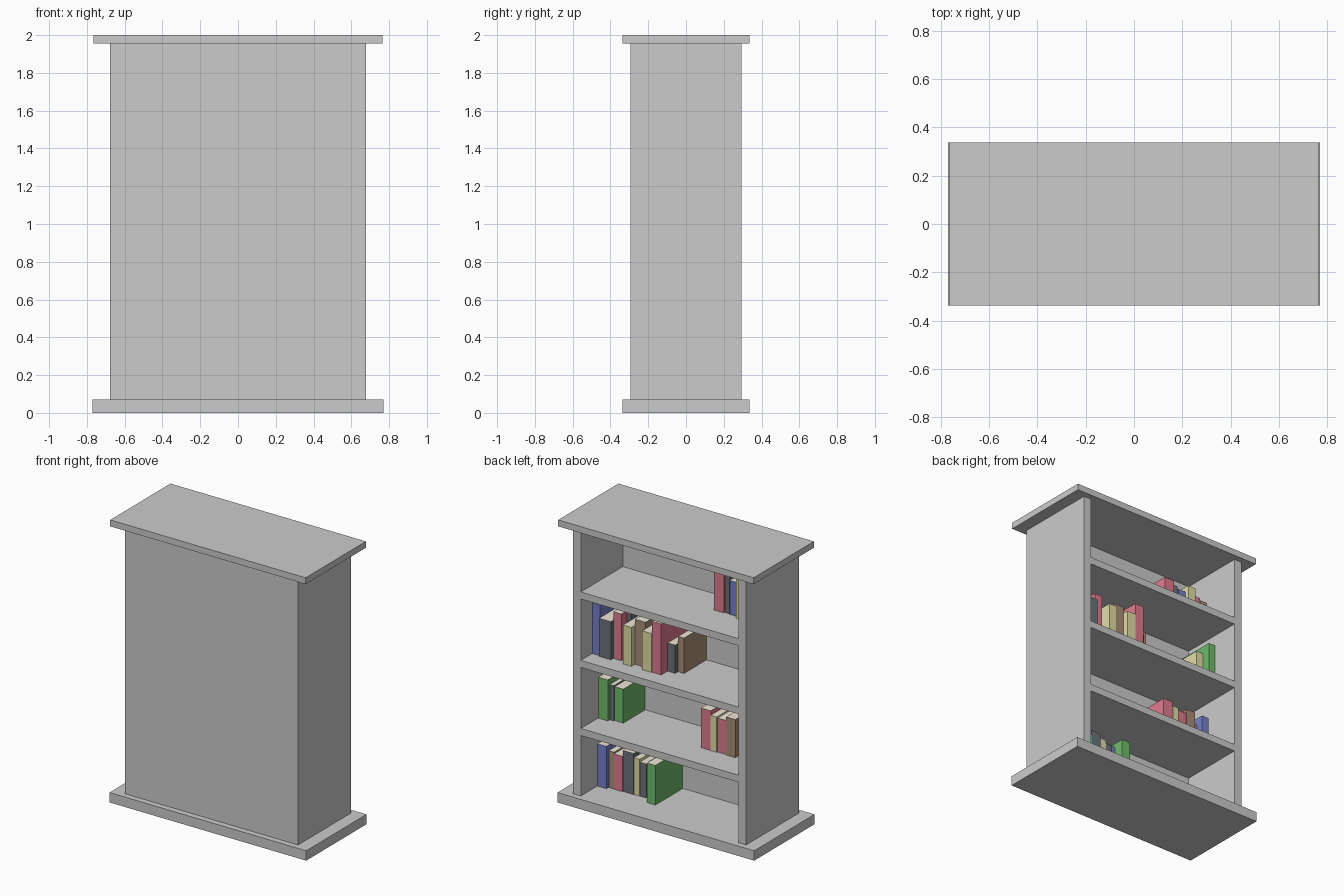
import bpy, bmesh

if "Cube" in bpy.data.objects:
    bpy.data.objects.remove(bpy.data.objects["Cube"])


def mesh_object(name, bm):
    bmesh.ops.recalc_face_normals(bm, faces=bm.faces)
    me = bpy.data.meshes.new(name)
    bm.to_mesh(me)
    bm.free()
    ob = bpy.data.objects.new(name, me)
    bpy.context.collection.objects.link(ob)
    return ob


def extrude_profile(name, pts, z0, z1):
    bm = bmesh.new()
    face = bm.faces.new([bm.verts.new((x, y, z0)) for x, y in pts])
    ext = bmesh.ops.extrude_face_region(bm, geom=[face], use_keep_orig=True)
    verts = [g for g in ext["geom"] if isinstance(g, bmesh.types.BMVert)]
    bmesh.ops.translate(bm, verts=verts, vec=(0, 0, z1 - z0))
    return mesh_object(name, bm)


def box(name, x0, x1, y0, y1, z0, z1):
    return extrude_profile(name, [(x0, y0), (x1, y0), (x1, y1), (x0, y1)], z0, z1)


def material(name, rgb):
    m = bpy.data.materials.new(name)
    m.diffuse_color = (*rgb, 1)
    m.use_nodes = True
    m.node_tree.nodes["Principled BSDF"].inputs["Base Color"].default_value = m.diffuse_color
    return m


COVERS = {
    "red": material("red_cover", (0.75, 0.20, 0.28)),
    "blue": material("blue_cover", (0.18, 0.22, 0.60)),
    "green": material("green_cover", (0.16, 0.50, 0.15)),
    "yellow": material("yellow_cover", (0.75, 0.72, 0.38)),
    "black": material("black_cover", (0.15, 0.17, 0.19)),
    "brown": material("brown_cover", (0.40, 0.27, 0.18)),
}
PAGES = material("pages", (0.86, 0.80, 0.68))

W, IN = 0.677, 0.617        # outer and inner half width of the case
D, PANEL = 0.295, -0.175    # half depth, inside face of the closed panel
SHELF_TOPS = [0.07, 0.548, 1.03, 1.514]

# Base and top slabs
box("base", -0.77, 0.77, -0.337, 0.337, 0, 0.07)
box("top", -0.765, 0.765, -0.337, 0.337, 1.955, 2.0)

# Side walls and closed panel as one U-shaped carcass
extrude_profile("carcass", [(-W, -D), (W, -D), (W, D), (IN, D), (IN, PANEL),
                            (-IN, PANEL), (-IN, D), (-W, D)], 0.07, 1.955)

# Shelves
for i, z in enumerate(SHELF_TOPS[1:]):
    box(f"shelf_{i + 1}", -IN, IN, PANEL, D, z - 0.05, z)


# A book: coloured cover, cream page edges on top, bottom and rear
def book(color, x_hi, x_lo, y_front, z, height):
    ob = box(f"{color}_book", x_lo, x_hi, PANEL + 0.002, y_front, z, z + height)
    ob.data.materials.append(COVERS[color])
    ob.data.materials.append(PAGES)
    for p in ob.data.polygons:
        if abs(p.normal.z) > 0.9 or p.normal.y < -0.9:
            p.material_index = 1


# Rows run from +x to -x: starting x, then (colour, width, spine y, height)
ROWS = [
    (0, 0.615, [("blue", 0.070, 0.110, 0.30), ("brown", 0.043, 0.085, 0.26),
                ("red", 0.067, 0.088, 0.25), ("black", 0.083, 0.082, 0.29),
                ("yellow", 0.045, 0.080, 0.26), ("black", 0.052, 0.078, 0.24),
                ("blue", 0.042, 0.060, 0.25), ("green", 0.067, 0.132, 0.28)]),
    (1, 0.615, [("green", 0.075, 0.102, 0.29), ("black", 0.032, 0.080, 0.25),
                ("green", 0.068, 0.072, 0.24)]),
    (1, -0.180, [("red", 0.078, 0.090, 0.28), ("yellow", 0.048, 0.092, 0.25),
                 ("red", 0.072, 0.084, 0.24), ("brown", 0.072, 0.090, 0.27),
                 ("brown", 0.060, 0.040, 0.22), ("blue", 0.055, 0.090, 0.27)]),
    (2, 0.615, [("blue", 0.060, 0.168, 0.36), ("black", 0.092, 0.178, 0.27),
                ("red", 0.063, 0.150, 0.33), ("black", 0.035, 0.090, 0.33),
                ("yellow", 0.067, 0.183, 0.275), ("brown", 0.085, 0.146, 0.32),
                ("yellow", 0.073, 0.185, 0.275), ("red", 0.073, 0.180, 0.36),
                ("black", 0.060, 0.110, 0.20), ("brown", 0.047, 0.078, 0.25)]),
    (2, -0.505, [("yellow", 0.055, 0.040, 0.30), ("green", 0.055, 0.100, 0.354)]),
    (3, -0.240, [("red", 0.078, 0.030, 0.285), ("black", 0.042, 0.020, 0.26),
                 ("blue", 0.065, 0.025, 0.24), ("yellow", 0.065, 0.050, 0.28),
                 ("red", 0.055, 0.030, 0.235), ("brown", 0.055, 0.030, 0.22)]),
]
for level, x, row in ROWS:
    for color, width, y_front, height in row:
        book(color, x, x - width + 0.001, y_front, SHELF_TOPS[level], height)
        x -= width
